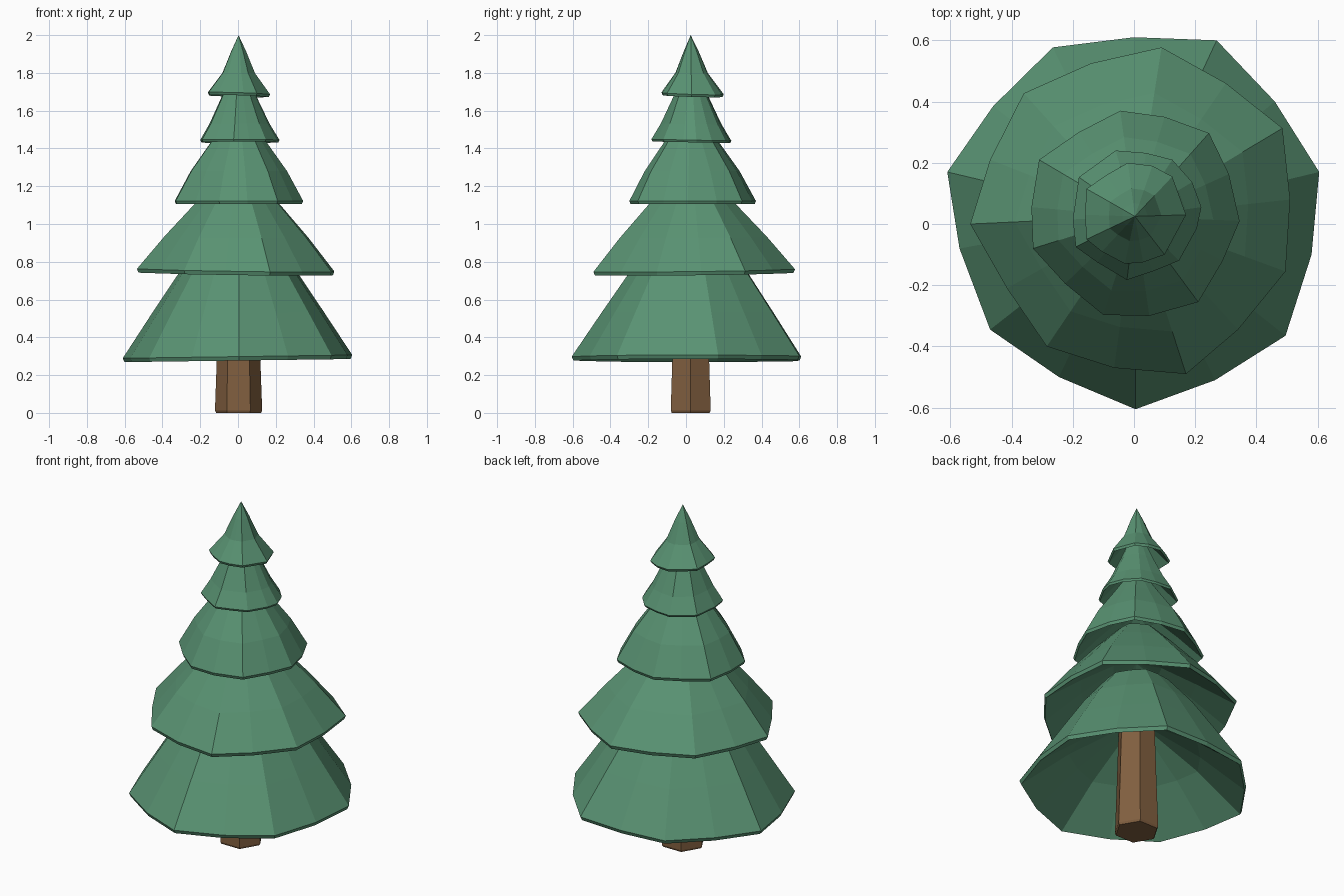
import bpy, bmesh, math

CX, CY = 0.003, 0.025  # tree axis


def material(name, color):
    m = bpy.data.materials.new(name)
    m.diffuse_color = (*color, 1)
    return m


def loft(name, outline, profile, mat, tilt=(0, 0)):
    """Stack scaled copies of an outline; a scale of 0 closes to a point."""
    bm = bmesh.new()
    rings = []
    for s, z in profile:
        if s == 0:
            rings.append([bm.verts.new((CX, CY, z))])
        else:
            rings.append([bm.verts.new((CX + (x - CX) * s, CY + (y - CY) * s,
                                        z + s * s * (tilt[0] * x + tilt[1] * y)))
                          for x, y in outline])
    n = len(outline)
    for a, b in zip(rings, rings[1:]):
        for i in range(n):
            j = (i + 1) % n
            quad = [a[i % len(a)], a[j % len(a)], b[j % len(b)], b[i % len(b)]]
            bm.faces.new(list(dict.fromkeys(quad)))
    bmesh.ops.recalc_face_normals(bm, faces=bm.faces)
    me = bpy.data.meshes.new(name)
    bm.to_mesh(me)
    bm.free()
    me.materials.append(mat)
    ob = bpy.data.objects.new(name, me)
    bpy.context.collection.objects.link(ob)
    return ob


green = material("needles", (0.10, 0.29, 0.17))
brown = material("bark", (0.22, 0.115, 0.05))

# Trunk: tapered hexagon with a small bottom chamfer
hexagon = [(CX + 0.125 * math.cos(i * math.pi / 3), CY + 0.122 * math.sin(i * math.pi / 3))
           for i in range(6)]
loft("trunk", hexagon, [(0, 0), (0.95, 0), (1, 0.012), (0.92, 0.29), (0.82, 0.68), (0, 0.68)], brown)

# Irregular rim outlines of the branch tiers, bottom to top
rim1 = [(0, .61), (.27, .60), (.46, .40), (.605, .17), (.58, -.10), (.495, -.365), (.265, -.51),
        (.005, -.605), (-.245, -.50), (-.47, -.345), (-.57, -.08), (-.61, .17), (-.46, .385), (-.265, .577)]
rim2 = [(.09, .577), (.30, .46), (.485, .313), (.51, .08), (.495, -.155), (.34, -.345), (.17, -.49),
        (-.065, -.47), (-.285, -.40), (-.415, -.21), (-.535, 0), (-.47, .21), (-.36, .427), (-.14, .525)]
rim3 = [(-.045, .37), (.10, .35), (.245, .297), (.31, .163), (.345, .01), (.29, -.12), (.21, -.255),
        (.05, -.30), (-.10, -.297), (-.225, -.195), (-.33, -.08), (-.335, .055), (-.31, .21), (-.18, .30)]
rim4 = [(-.06, .24), (.04, .232), (.125, .21), (.19, .137), (.22, .055), (.205, -.015), (.147, -.12),
        (.06, -.155), (-.023, -.183), (-.12, -.125), (-.19, -.075), (-.20, .015), (-.18, .153)]
rim5 = [(-.02, .20), (.06, .19), (.125, .155), (.17, .03), (.10, -.10), (.03, -.125), (-.03, -.13),
        (-.105, -.09), (-.155, -.05), (-.16, .03), (-.155, .115), (-.09, .16)]

# Tiers: hollow skirts, outer slope from tip to rim, thin lip, then underside
loft("tier_1", rim1, [(0, .97), (.30, .90), (.53, .73), (.75, .53), (1, .298), (.985, .277),
                      (.58, .47), (.15, .63), (0, .66)], green, (.014, 0))
loft("tier_2", rim2, [(0, 1.26), (.22, 1.22), (.44, 1.10), (.73, .93), (1, .755), (.985, .735),
                      (.6, .88), (.25, 1.0), (0, 1.04)], green, (-.014, .012))
loft("tier_3", rim3, [(0, 1.57), (.22, 1.54), (.46, 1.42), (.75, 1.28), (1, 1.122), (.98, 1.105),
                      (.62, 1.22), (.3, 1.31), (0, 1.36)], green)
loft("tier_4", rim4, [(0, 1.80), (.25, 1.77), (.47, 1.66), (.76, 1.53), (1, 1.445), (.97, 1.433),
                      (.6, 1.52), (0, 1.64)], green, (0, -.02))
loft("tier_5", rim5, [(0, 2.0), (.25, 1.91), (.52, 1.80), (1, 1.692), (.96, 1.678),
                      (.45, 1.77), (0, 1.84)], green, (-.03, -.03))
